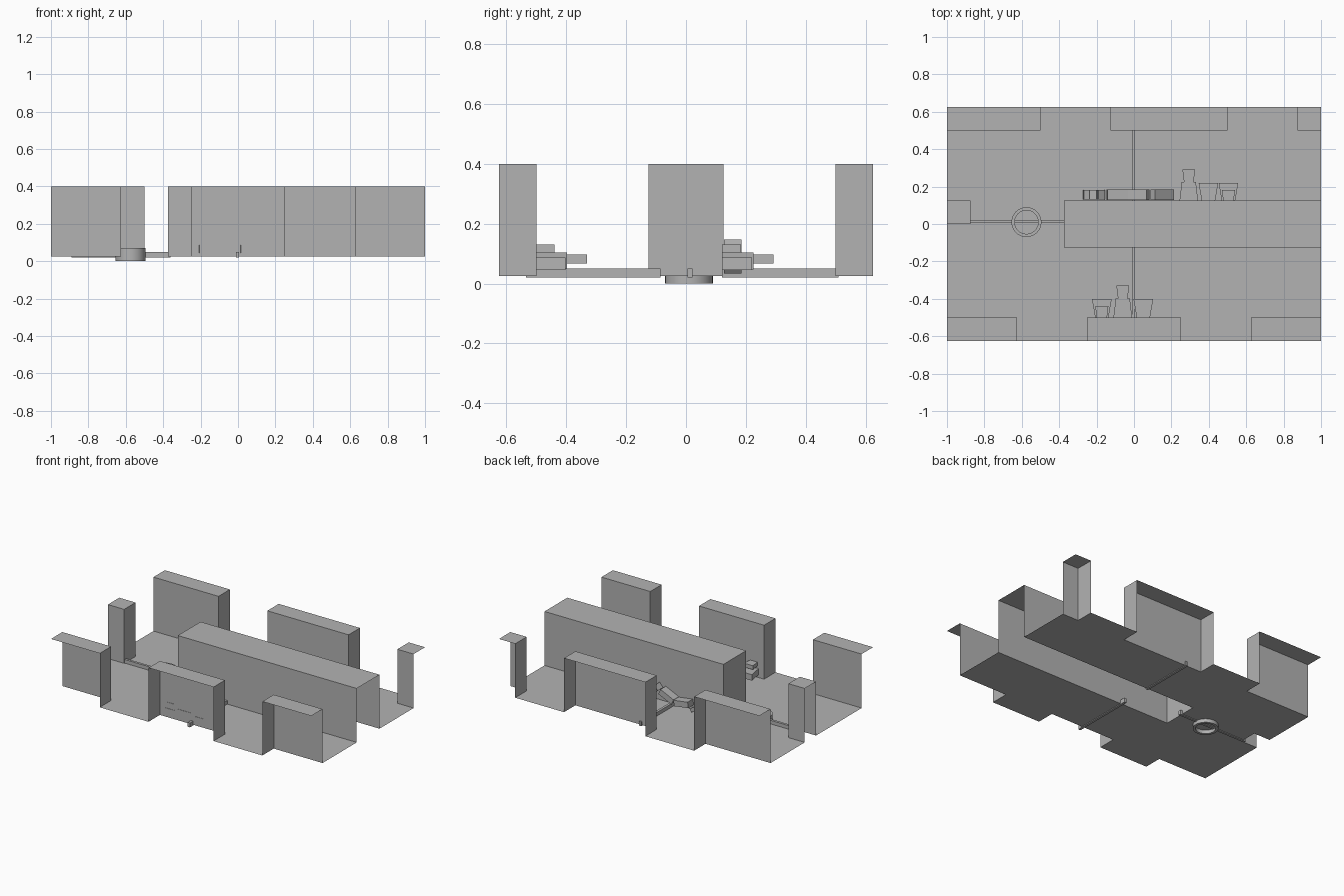
import bpy
import bmesh
import math
from mathutils import Matrix, Vector

cube = bpy.data.objects.get("Cube")
if cube:
    bpy.data.objects.remove(cube)

grey = bpy.data.materials.new("plain grey")
grey.use_nodes = True
grey.diffuse_color = (0.45, 0.45, 0.45, 1)
grey.node_tree.nodes["Principled BSDF"].inputs["Base Color"].default_value = grey.diffuse_color

FLOOR, TOP = 0.025, 0.4
HALF_X, HALF_Y = 1.0, 0.625

# Wall blocks: x range, y range
BLOCKS = {
    "back_wall_right": (-1, -0.5, 0.5, 0.625),
    "back_wall_middle": (-0.125, 0.5, 0.5, 0.625),
    "back_wall_left": (0.875, 1, 0.5, 0.625),
    "side_wall": (-1, -0.875, 0, 0.125),
    "centre_wall": (-0.375, 1, -0.125, 0.125),
    "front_wall_right": (-1, -0.625, -0.625, -0.5),
    "front_wall_middle": (-0.25, 0.25, -0.625, -0.5),
    "front_wall_left": (0.625, 1, -0.625, -0.5),
}


def finish(bm, name):
    mesh = bpy.data.meshes.new(name)
    bm.to_mesh(mesh)
    bm.free()
    mesh.materials.append(grey)
    obj = bpy.data.objects.new(name, mesh)
    bpy.context.collection.objects.link(obj)
    return obj


def box_bm(x0, x1, y0, y1, z0, z1):
    bm = bmesh.new()
    size = Matrix.Diagonal((x1 - x0, y1 - y0, z1 - z0, 1))
    centre = Vector((x0 + x1, y0 + y1, z0 + z1)) / 2
    bmesh.ops.create_cube(bm, size=1, matrix=Matrix.Translation(centre) @ size)
    return bm


def box(name, *bounds):
    return finish(box_bm(*bounds), name)


def wall_block(name, bounds):
    """Hollow block, open below and along the outer border."""
    bm = box_bm(*bounds, FLOOR, TOP)
    bm.normal_update()
    open_faces = []
    for f in bm.faces:
        c = f.calc_center_median()
        if f.normal.z < -0.5 or abs(c.x) > HALF_X - 0.01 or abs(c.y) > HALF_Y - 0.01:
            open_faces.append(f)
    bmesh.ops.delete(bm, geom=open_faces, context='FACES')
    finish(bm, name)


def tapered_bin(name, x, y0, y1, near, far, z0, z1):
    """Box whose width changes from its near end to its far end."""
    bm = box_bm(x - 0.5, x + 0.5, y0, y1, z0, z1)
    for v in bm.verts:
        v.co.x = x + (v.co.x - x) * (near if v.co.y < (y0 + y1) / 2 else far)
    finish(bm, name)


def tilted_box(name, centre, size, angle):
    bm = bmesh.new()
    m = (Matrix.Translation(centre) @ Matrix.Rotation(math.radians(angle), 4, 'Y')
         @ Matrix.Diagonal((*size, 1)))
    bmesh.ops.create_cube(bm, size=1, matrix=m)
    finish(bm, name)


# Floor with the block footprints cut away
bm = bmesh.new()
bmesh.ops.create_grid(bm, x_segments=16, y_segments=10, size=1,
                      matrix=Matrix.Translation((0, 0, FLOOR)) @ Matrix.Diagonal((HALF_X, HALF_Y, 1, 1)))
covered = []
for f in bm.faces:
    c = f.calc_center_median()
    if any(x0 < c.x < x1 and y0 < c.y < y1 for x0, x1, y0, y1 in BLOCKS.values()):
        covered.append(f)
bmesh.ops.delete(bm, geom=covered, context='FACES')
bmesh.ops.dissolve_limit(bm, angle_limit=0.01, verts=bm.verts[:], edges=bm.edges[:])
finish(bm, "floor")

for block_name, block_bounds in BLOCKS.items():
    wall_block(block_name, block_bounds)

# Low rails joining the blocks
box("front_rail", -0.012, 0.005, -0.535, -0.085, 0.02, 0.05)
box("back_rail", -0.012, 0.005, 0.12, 0.51, 0.02, 0.05)
box("side_rail", -0.89, -0.36, 0.005, 0.022, 0.02, 0.05)

# Ring on the floor
bm = bmesh.new()
rings = []
for radius, z in ((0.08, 0), (0.08, 0.07), (0.063, 0.07), (0.063, 0)):
    made = bmesh.ops.create_circle(bm, segments=32, radius=radius,
                                   matrix=Matrix.Translation((-0.575, 0.01, z)))
    rings.append(made["verts"])
for a, b in zip(rings, rings[1:] + rings[:1]):
    for i in range(32):
        j = (i + 1) % 32
        bm.faces.new((a[i], a[j], b[j], b[i]))
bmesh.ops.recalc_face_normals(bm, faces=bm.faces[:])
ring = finish(bm, "floor_ring")
bpy.context.view_layer.objects.active = ring
ring.select_set(True)
bpy.ops.object.shade_smooth_by_angle()

# Two groups of tapered bins
for group, xs, y in (("front", (-0.172, -0.06, 0.05), -0.502),
                     ("back", (0.505, 0.293, 0.398), 0.12)):
    a, b, c = xs
    tapered_bin(group + "_bin_low", a, y, y + 0.1, 0.07, 0.105, 0.045, 0.087)
    tapered_bin(group + "_bin_top", a, y, y + 0.063, 0.055, 0.07, 0.103, 0.13)
    tapered_bin(group + "_bin_wide", b, y, y + 0.105, 0.1, 0.075, 0.047, 0.103)
    tapered_bin(group + "_bin_front", b, y + 0.1, y + 0.172, 0.05, 0.068, 0.067, 0.097)
    tapered_bin(group + "_bin_end", c, y, y + 0.1, 0.07, 0.105, 0.045, 0.087)

# Jumbled crates against the centre wall
Y = 0.156
tilted_box("crate_flat", (-0.09, Y, 0.07), (0.11, 0.058, 0.04), 8)
tilted_box("crate_leaning", (0.025, Y, 0.09), (0.11, 0.058, 0.04), -25)
tilted_box("crate_steep", (0.15, Y, 0.09), (0.13, 0.058, 0.04), 40)
for i, (dx, z, angle) in enumerate(((0, 0.05, 15), (0.035, 0.075, -20), (0.07, 0.055, 35))):
    tilted_box("small_crate_%d" % i, (-0.25 + dx, Y, z), (0.042, 0.05, 0.025), angle)
